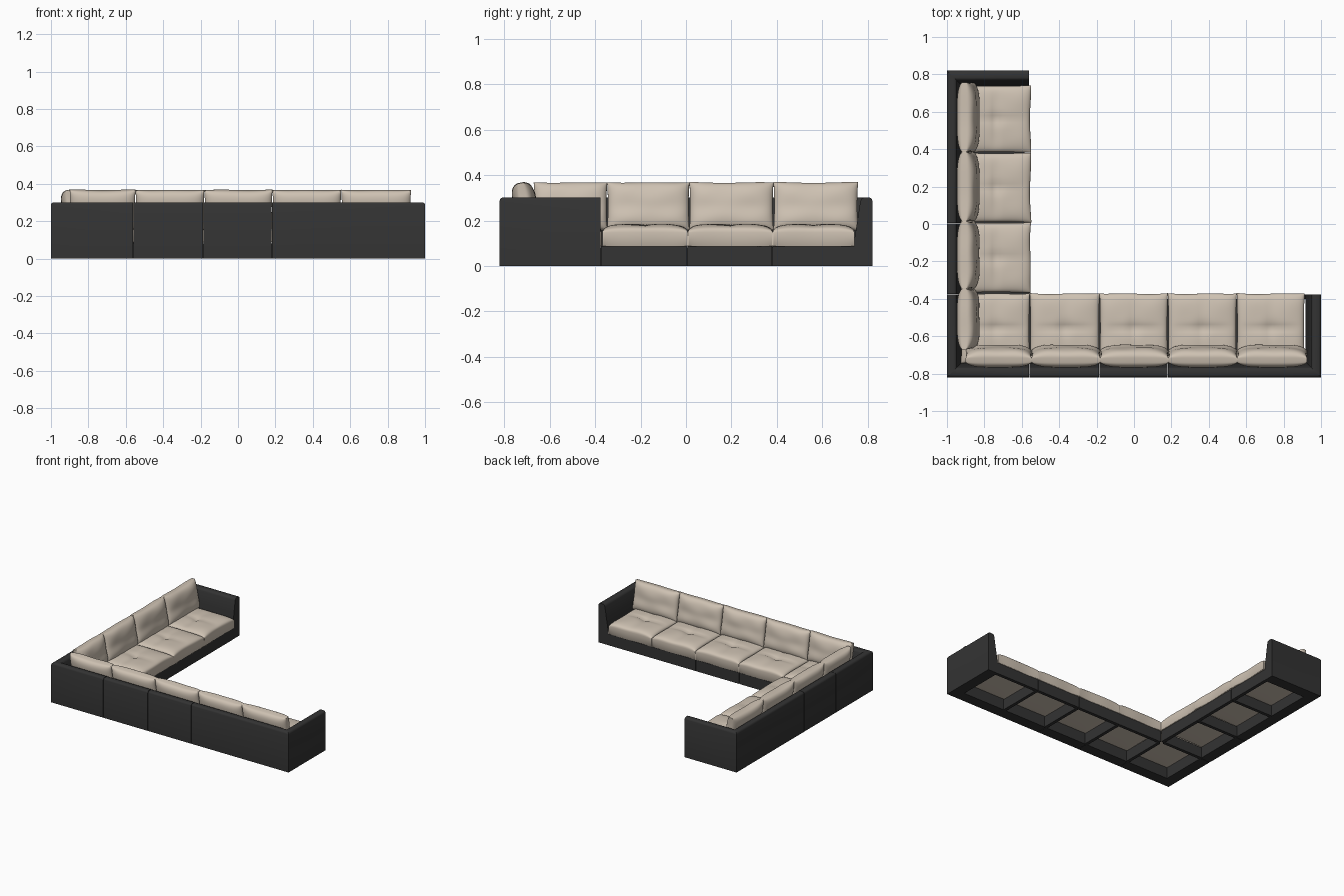
import bpy, bmesh, math, random
from mathutils import Vector

if "Cube" in bpy.data.objects:
    bpy.data.objects.remove(bpy.data.objects["Cube"])

random.seed(4)


def material(name, rgb):
    m = bpy.data.materials.new(name)
    m.diffuse_color = (*rgb, 1)
    m.use_nodes = True
    m.node_tree.nodes["Principled BSDF"].inputs["Base Color"].default_value = m.diffuse_color
    return m


DARK = material("charcoal_frame", (0.033, 0.033, 0.033))
BEIGE = material("beige_fabric", (0.62, 0.54, 0.45))


def finish(bm, name, mat, angle):
    bmesh.ops.recalc_face_normals(bm, faces=bm.faces)
    me = bpy.data.meshes.new(name)
    bm.to_mesh(me)
    bm.free()
    ob = bpy.data.objects.new(name, me)
    bpy.context.collection.objects.link(ob)
    me.materials.append(mat)
    bpy.ops.object.select_all(action='DESELECT')
    ob.select_set(True)
    bpy.context.view_layer.objects.active = ob
    bpy.ops.object.shade_smooth_by_angle(angle=math.radians(angle))
    return ob


def box(name, x0, x1, y0, y1, z0, z1):
    bm = bmesh.new()
    bmesh.ops.create_cube(bm, size=1)
    for v in bm.verts:
        v.co = ((x0 + x1) / 2 + v.co.x * (x1 - x0),
                (y0 + y1) / 2 + v.co.y * (y1 - y0),
                (z0 + z1) / 2 + v.co.z * (z1 - z0))
    return finish(bm, name, DARK, 30)


# Slanted wall section: (inward depth, height)
SECTION = [(0, 0), (0, .288), (.004, .297), (.012, .301), (.038, .301),
           (.047, .297), (.053, .285), (.066, .2), (.084, .085), (.084, 0)]


def wall(name, p0, p1, inward, mitre0=False, mitre1=False):
    p0, p1, inward = Vector(p0), Vector(p1), Vector(inward)
    d = (p1 - p0).normalized()
    gap = .0015
    bm = bmesh.new()
    ends = []
    for p, sgn, mit in ((p0, 1, mitre0), (p1, -1, mitre1)):
        ring = []
        for depth, z in SECTION:
            q = p + inward * depth + d * sgn * (depth if mit else gap)
            ring.append(bm.verts.new((q.x, q.y, z)))
        ends.append(ring)
        bm.faces.new(ring)
    n = len(SECTION)
    for i in range(n):
        j = (i + 1) % n
        bm.faces.new((ends[0][i], ends[0][j], ends[1][j], ends[1][i]))
    return finish(bm, name, DARK, 40)


# Frame walls: long back, side back and the two arms
xs = [-1, -.56, -.185, .18, 1]
for i in range(4):
    wall(f"long_back_{i}", (xs[i], -.82), (xs[i + 1], -.82), (0, 1), i == 0, i == 3)
ys = [-.82, -.375, .005, .82]
for i in range(3):
    wall(f"side_back_{i}", (-1, ys[i]), (-1, ys[i + 1]), (1, 0), i == 0, i == 2)
wall("right_arm", (1, -.82), (1, -.375), (-1, 0), True)
wall("rear_arm", (-1, .82), (-.56, .82), (0, -1), True)

# Front rails and dividers under the seats (open underneath)
H = .085
rail_x = [-.56, -.185, .18, .55, .92]
rail_y = [-.375, .005, .38, .74]
for i in range(4):
    box(f"long_rail_{i}", rail_x[i] + .0015, rail_x[i + 1] - .0015, -.4, -.376, 0, H)
    x = rail_x[i]
    box(f"long_divider_{i}", x - .012, x + .012, -.74, -.4, 0, H - .004)
for i in range(3):
    box(f"side_rail_{i}", -.585, -.56, rail_y[i] + .0015, rail_y[i + 1] - .0015, 0, H)
    y = rail_y[i]
    box(f"side_divider_{i}", -.92, -.585, y - .012, y + .012, 0, H - .004)


def cushion(name, centre, au, av, an, w, h, top, edge, base, power, shape):
    """Two domed grids joined around the rim; shape(u, v) adds dents."""
    au, av, an = Vector(au), Vector(av), Vector(an)
    bm = bmesh.new()
    N = 28
    ph = random.uniform(0, 6)
    for side in (0, 1):
        new = bmesh.ops.create_grid(bm, x_segments=N, y_segments=N, size=1)['verts']
        for vert in new:
            u = math.sin(vert.co.x * math.pi / 2)
            v = math.sin(vert.co.y * math.pi / 2)
            dome = max(0, (1 - u ** 4) * (1 - v ** 4)) ** power
            if side:
                t = edge + (top - edge) * dome + shape(u, v) * dome
                t += .002 * math.sin(5 * u + ph) * math.sin(4 * v + ph) * dome
            else:
                t = -edge - (base - edge) * dome
            pu = u * w / 2 * (1 - .02 * (1 - v * v))
            pv = v * h / 2 * (1 - .02 * (1 - u * u) + .012 * math.sin(4 * u + ph) * (v > 0))
            vert.co = Vector(centre) + au * pu + av * pv + an * t
    rim = [e for e in bm.edges if e.is_boundary]
    bmesh.ops.bridge_loops(bm, edges=rim)
    return finish(bm, name, BEIGE, 60)


# Tufted seat: crease across the middle, a softer one the other way
def tuft(u, v):
    return (-.010 * math.exp(-(v / .09) ** 2) * (1 - u * u)
            - .005 * math.exp(-(u / .12) ** 2) * (1 - v * v)
            - .008 * math.exp(-(u * u + v * v) / .05))


def plain(u, v):
    return -.004 * math.exp(-((v + .1) / .3) ** 2)


def seat(name, x0, x1, y0, y1, facing_x=False):
    au, av = ((0, 1, 0), (1, 0, 0)) if facing_x else ((1, 0, 0), (0, 1, 0))
    w, h = (y1 - y0, x1 - x0) if facing_x else (x1 - x0, y1 - y0)
    cushion(name, ((x0 + x1) / 2, (y0 + y1) / 2, .118), au, av, (0, 0, 1),
            w, h, .067, .030, .036, .35, tuft)


seat_x = [-.925, -.557, -.184, .181, .549, .912]
for i in range(5):
    seat(f"long_seat_{i}", seat_x[i], seat_x[i + 1], -.745, -.37)
seat_y = [-.368, .008, .381, .741]
for i in range(3):
    seat(f"side_seat_{i}", -.925, -.551, seat_y[i], seat_y[i + 1], True)

# Leaning back cushions
s, c = math.sin(math.radians(11)), math.cos(math.radians(11))
back_x = [-.9, -.548, -.18, .184, .552, .925]
for i in range(5):
    cushion(f"long_back_cushion_{i}", ((back_x[i] + back_x[i + 1]) / 2, -.708, .262),
            (1, 0, 0), (0, -s, c), (0, c, s), back_x[i + 1] - back_x[i], .212,
            .054, .012, .05, .5, plain)
back_y = [-.67, -.347, .015, .385, .757]
for i in range(4):
    cushion(f"side_back_cushion_{i}", (-.888, (back_y[i] + back_y[i + 1]) / 2, .262),
            (0, 1, 0), (-s, 0, c), (c, 0, s), back_y[i + 1] - back_y[i], .212,
            .054, .012, .05, .5, plain)
